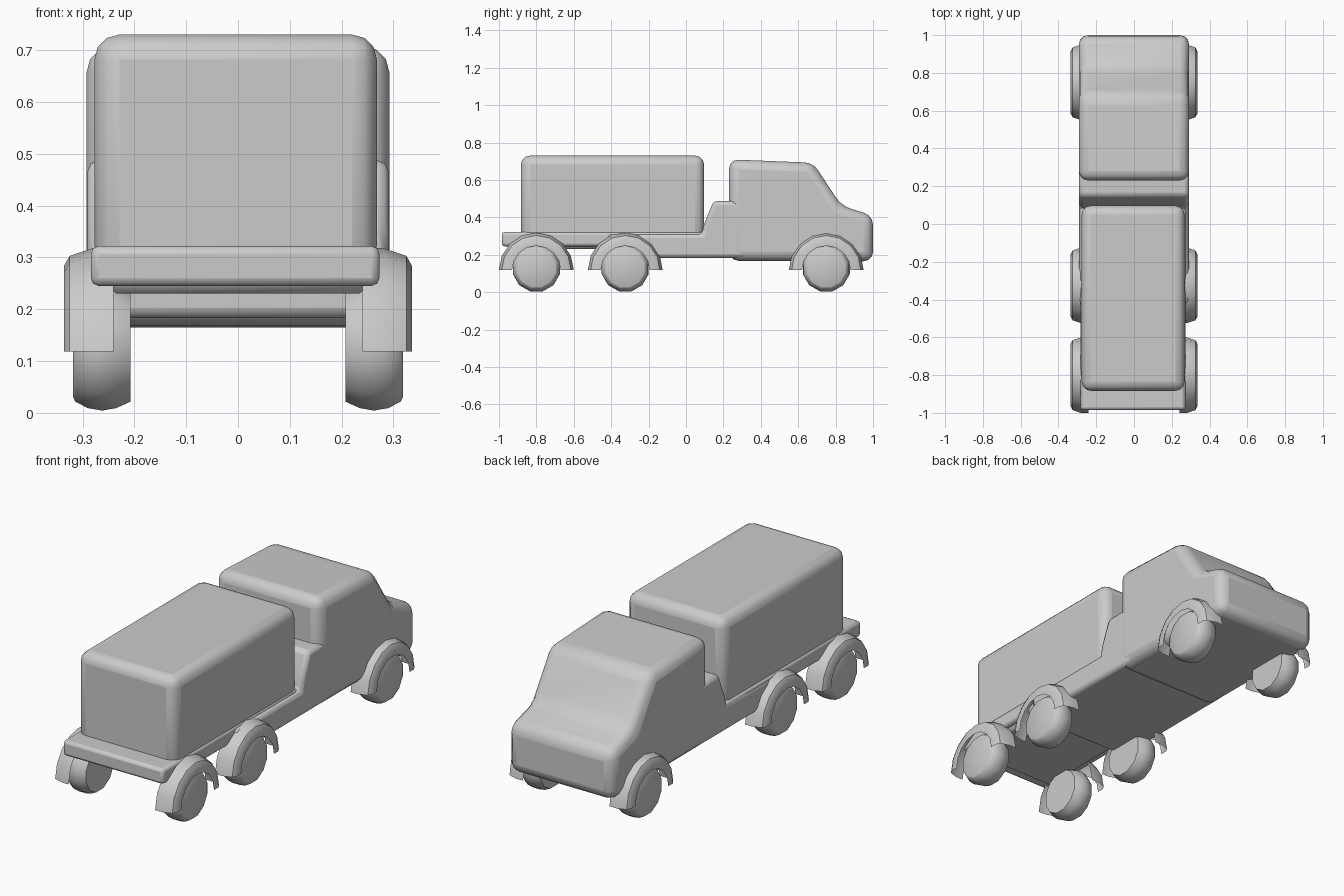
import bpy, bmesh, math

if "Cube" in bpy.data.objects:
    bpy.data.objects.remove(bpy.data.objects["Cube"])


def finish(name, bm, bevel=0.0, segments=3):
    bmesh.ops.recalc_face_normals(bm, faces=bm.faces)
    mesh = bpy.data.meshes.new(name)
    bm.to_mesh(mesh)
    bm.free()
    ob = bpy.data.objects.new(name, mesh)
    bpy.context.collection.objects.link(ob)
    if bevel:
        m = ob.modifiers.new("Bevel", 'BEVEL')
        m.width, m.segments = bevel, segments
        m.limit_method = 'ANGLE'
        m.angle_limit = math.radians(25)
    bpy.ops.object.select_all(action='DESELECT')
    ob.select_set(True)
    bpy.context.view_layer.objects.active = ob
    bpy.ops.object.shade_smooth_by_angle(angle=math.radians(40))
    return ob


def side_profile(name, pts, x0, x1, bevel, segments=3):
    """Extrude a (y, z) outline across the truck from x0 to x1."""
    bm = bmesh.new()
    face = bm.faces.new([bm.verts.new((x0, y, z)) for y, z in pts])
    new = bmesh.ops.extrude_face_region(bm, geom=[face])["geom"]
    verts = [v for v in new if isinstance(v, bmesh.types.BMVert)]
    bmesh.ops.translate(bm, verts=verts, vec=(x1 - x0, 0, 0))
    return finish(name, bm, bevel, segments)


def box(name, x, y, z, bevel, segments=3):
    pts = [(y[0], z[0]), (y[1], z[0]), (y[1], z[1]), (y[0], z[1])]
    return side_profile(name, pts, x[0], x[1], bevel, segments)


def sweep(name, profile, side, y, z, angles, closed):
    """Turn an (x, radius) profile about an axle at (y, z)."""
    bm = bmesh.new()
    rings = [[bm.verts.new((side * x, y + r * math.cos(a), z + r * math.sin(a)))
              for x, r in profile] for a in angles]
    pairs = list(zip(rings, rings[1:]))
    if closed:
        pairs.append((rings[-1], rings[0]))
    for p, q in pairs:
        for i in range(len(profile) - 1):
            bm.faces.new((p[i], p[i + 1], q[i + 1], q[i]))
    if closed:
        for i in (0, -1):
            bm.faces.new([r[i] for r in rings])
    return finish(name, bm)


# Cab with sloping windscreen and short bonnet
side_profile("cab", [(0.23, 0.168), (0.23, 0.71), (0.68, 0.692), (0.83, 0.462),
                     (1.0, 0.41), (1.0, 0.165)], -0.292, 0.292, 0.05)

# Lower body with raised section behind the cab
side_profile("mid_body", [(-0.42, 0.183), (-0.42, 0.31), (0.085, 0.31),
                          (0.095, 0.36), (0.147, 0.487), (0.32, 0.487),
                          (0.32, 0.183)], -0.29, 0.29, 0.02, 2)

# Rear frame, load bed and cargo box
box("rear_frame", (-0.25, 0.25), (-0.93, -0.35), (0.23, 0.30), 0.015, 1)
box("load_bed", (-0.284, 0.273), (-0.985, 0.09), (0.245, 0.322), 0.015, 2)
box("cargo_box", (-0.277, 0.268), (-0.883, 0.097), (0.275, 0.73), 0.048)

# Wheels and mudguards, mirrored left and right on three axles
tyre = [(0.207, 0.112), (0.235, 0.125), (0.262, 0.13), (0.29, 0.125),
        (0.314, 0.112), (0.318, 0.104)]
guard = [(0.24, 0.2), (0.28, 0.2), (0.325, 0.185), (0.336, 0.165), (0.336, 0.13)]
N = 12
for label, y in (("front", 0.75), ("middle", -0.325), ("rear", -0.8)):
    for side, tag in ((-1, "left"), (1, "right")):
        sweep(f"{label}_wheel_{tag}", tyre, side, y, 0.13,
              [2 * math.pi * (i + 0.5) / N for i in range(N)], True)
        sweep(f"{label}_mudguard_{tag}", guard, side, y, 0.118,
              [math.pi * i / 8 for i in range(9)], False)
